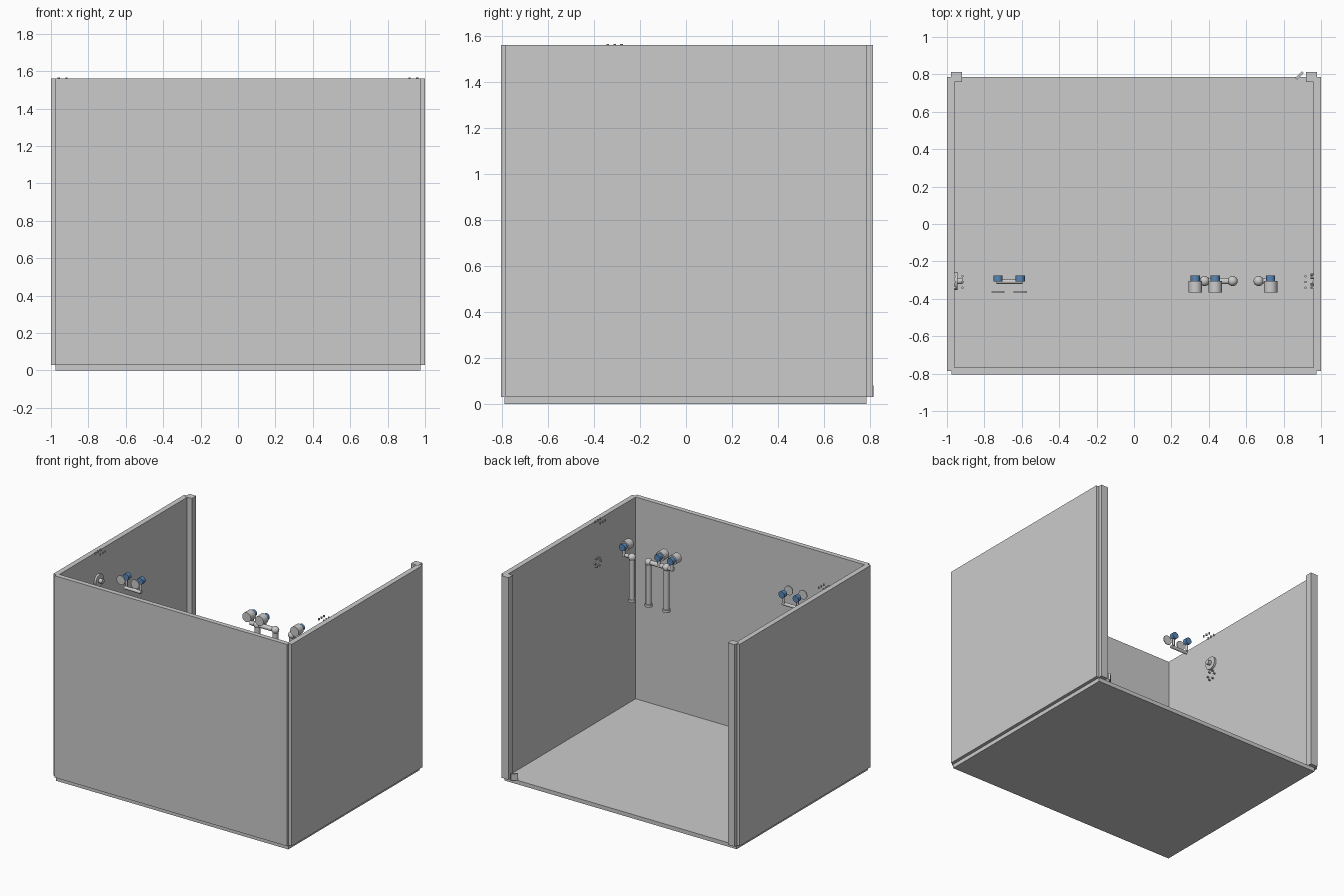
import bpy, math
from mathutils import Vector

if "Cube" in bpy.data.objects:
    bpy.data.objects.remove(bpy.data.objects["Cube"])

blue = bpy.data.materials.new("blue_plastic")
blue.diffuse_color = (0.1, 0.24, 0.47, 1)
blue.use_nodes = True
blue.node_tree.nodes["Principled BSDF"].inputs["Base Color"].default_value = blue.diffuse_color


def box(name, lo, hi, rot=0):
    lo, hi = Vector(lo), Vector(hi)
    bpy.ops.mesh.primitive_cube_add(size=1, location=(lo + hi) / 2, rotation=(0, 0, rot))
    ob = bpy.context.object
    ob.name = name
    ob.scale = hi - lo
    return ob


def rod(name, a, b, r, mat=None, sides=24):
    a, b = Vector(a), Vector(b)
    bpy.ops.mesh.primitive_cylinder_add(vertices=sides, radius=r, depth=(b - a).length,
                                        location=(a + b) / 2)
    ob = bpy.context.object
    ob.name = name
    ob.rotation_euler = (b - a).to_track_quat('Z', 'Y').to_euler()
    bpy.ops.object.shade_smooth_by_angle()
    if mat:
        ob.data.materials.append(mat)
    return ob


def ball(name, p, r):
    bpy.ops.mesh.primitive_uv_sphere_add(segments=20, ring_count=12, radius=r, location=p)
    bpy.context.object.name = name
    bpy.ops.object.shade_smooth()


# Floor slab and wall panels
box("floor", (-0.975, -0.79, 0), (0.975, 0.785, 0.03))
box("front_wall", (-0.975, -0.805, 0.03), (0.975, -0.768, 1.56))
for side, s in (("left", -1), ("right", 1)):
    x0, x1 = sorted((0.96 * s, 1.0 * s))
    box(side + "_wall", (x0, -0.785, 0.03), (x1, 0.785, 1.56))
    x0, x1 = sorted((0.92 * s, 0.978 * s))
    box(side + "_back_post", (x0, 0.76, 0.03), (x1, 0.813, 1.562))

# Small angled plate at the foot of the right post
box("corner_plate", (0.86, 0.788, 0.03), (0.91, 0.8, 0.08), math.radians(45))

Y, ZBAR, ZHEAD = -0.305, 1.36, 1.425


# Standing pipes with floor flange and elbow
def stand_pipe(x):
    rod("stand_pipe", (x, Y, 1.03), (x, Y, ZBAR), 0.02)
    rod("pipe_flange", (x, Y, 1.025), (x, Y, 1.045), 0.027)
    ball("pipe_elbow", (x, Y, ZBAR), 0.027)


# Riser with blue knob and head facing the front
def outlet(x, thin=False, r=0.011):
    rod("riser", (x, Y + 0.007, ZBAR - 0.01), (x, Y + 0.007, ZHEAD), r)
    rod("blue_knob", (x, -0.307, ZHEAD), (x, -0.275, ZHEAD), 0.025, blue)
    if thin:
        rod("thin_disc", (x, -0.367, ZHEAD), (x, -0.361, ZHEAD), 0.035, None, 32)
    else:
        rod("head", (x, -0.366, ZHEAD), (x, -0.306, ZHEAD), 0.036, None, 32)


# Single outlet
stand_pipe(0.666)
rod("cross_pipe", (0.666, Y, ZBAR), (0.74, Y, ZBAR), 0.014)
outlet(0.73)

# Double outlet
stand_pipe(0.377)
stand_pipe(0.527)
rod("cross_pipe", (0.32, Y, ZBAR), (0.527, Y, ZBAR), 0.017)
outlet(0.328)
outlet(0.434)

# Left hanging pair
rod("hanging_bar", (-0.735, -0.308, 1.345), (-0.595, -0.308, 1.345), 0.012)
for x in (-0.727, -0.608):
    outlet(x, True, 0.009)

# Wall flange on the left side
rod("wall_flange", (-0.963, Y, 1.34), (-0.945, Y, 1.34), 0.048, None, 32)
rod("flange_hub", (-0.945, Y, 1.34), (-0.918, Y, 1.34), 0.017)

# Bolts: two upper rows and a lower ring on both side walls
for s in (-1, 1):
    for x in (0.958, 0.917):
        for y in (-0.34, -0.31, -0.28):
            rod("upper_bolt", (s * x, y, 1.552), (s * x, y, 1.566), 0.006, None, 8)
    for i in range(6):
        a = math.tau * i / 6
        y, z = Y + 0.034 * math.cos(a), 1.245 + 0.034 * math.sin(a)
        rod("ring_bolt", (s * 0.962, y, z), (s * 0.945, y, z), 0.006, None, 8)
